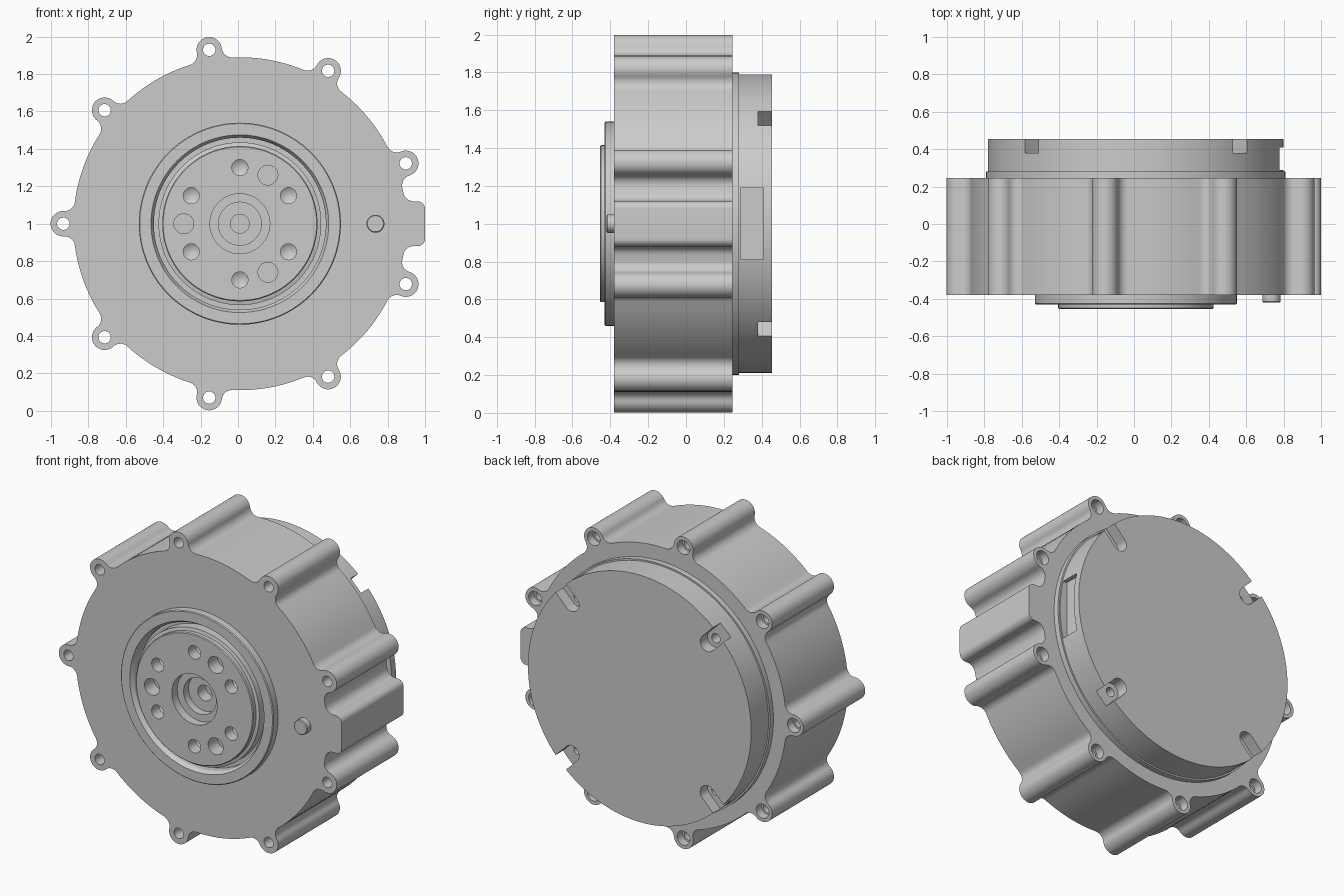
import bpy, bmesh
from math import sin, cos, pi, radians, acos, atan2, hypot, sqrt

if "Cube" in bpy.data.objects:
    bpy.data.objects.remove(bpy.data.objects["Cube"])

CX, CZ = 0.01, 1.0                          # main axis, running along y
R, EAR_DIST, EAR_R, FILLET = 0.89, 0.944, 0.068, 0.055

grey = bpy.data.materials.new("cast grey")
grey.use_nodes = True
grey.diffuse_color = (0.6, 0.6, 0.6, 1)
grey.node_tree.nodes["Principled BSDF"].inputs["Base Color"].default_value = (0.6, 0.6, 0.6, 1)


def finish(bm, name):
    bmesh.ops.recalc_face_normals(bm, faces=bm.faces)
    mesh = bpy.data.meshes.new(name)
    bm.to_mesh(mesh)
    bm.free()
    mesh.materials.append(grey)
    ob = bpy.data.objects.new(name, mesh)
    bpy.context.collection.objects.link(ob)
    return ob


def lathe(name, profile, centres=((0, 0),), steps=96):
    """Revolve a closed (radius, y) profile about y, once for each centre."""
    bm = bmesh.new()
    n = len(profile)
    for cx, cz in centres:
        cols = []
        for k in range(steps):
            a = 2 * pi * k / steps
            cols.append([bm.verts.new((CX + cx + r * cos(a), y, CZ + cz + r * sin(a)))
                         for r, y in profile])
        for k in range(steps):
            p, q = cols[k], cols[(k + 1) % steps]
            for i in range(n):
                j = (i + 1) % n
                if profile[i][0] or profile[j][0]:
                    bm.faces.new((p[i], p[j], q[j], q[i]))
    bmesh.ops.remove_doubles(bm, verts=bm.verts, dist=1e-5)
    return finish(bm, name)


def prism(name, outlines, y0, y1):
    """Extrude closed (x, z) outlines along y."""
    bm = bmesh.new()
    for pts in outlines:
        a = [bm.verts.new((CX + x, y0, CZ + z)) for x, z in pts]
        b = [bm.verts.new((CX + x, y1, CZ + z)) for x, z in pts]
        bm.faces.new(a)
        bm.faces.new(b[::-1])
        for i in range(len(a)):
            j = (i + 1) % len(a)
            bm.faces.new((a[i], b[i], b[j], a[j]))
    return finish(bm, name)


def cut(ob, cutter):
    cutter.hide_render = True
    mod = ob.modifiers.new("cut", "BOOLEAN")
    mod.operation, mod.solver, mod.object = "DIFFERENCE", "EXACT", cutter
    bpy.context.view_layer.objects.active = ob
    bpy.ops.object.modifier_apply(modifier=mod.name)
    bpy.data.objects.remove(cutter)


def polar(r, a):
    return (r * cos(a), r * sin(a))


def arc(c, r, a0, sweep, n=10):
    return [(c[0] + r * cos(a0 + sweep * i / n), c[1] + r * sin(a0 + sweep * i / n))
            for i in range(n + 1)]


def heading(p, q):
    return atan2(q[1] - p[1], q[0] - p[0])


def short(a):
    return (a + pi) % (2 * pi) - pi


def fillet_arc(c, target):
    """Concave arc from the round wall to the direction of target."""
    a0 = heading(c, (0, 0))
    return arc(c, FILLET, a0, short(target - a0))


# Housing outline: connector boss at the right, then nine lugs
ear_angles = [radians(20 + 40 * k) for k in range(9)]
boss_h, boss_x, corner = 0.12, 0.99, 0.04
fc = (sqrt((R + FILLET) ** 2 - (boss_h + FILLET) ** 2), boss_h + FILLET)
boss_half = arc((boss_x - corner, boss_h - corner), corner, 0, pi / 2, 8)
boss_half += fillet_arc(fc, -pi / 2)[::-1]
outline = list(boss_half)
last = heading((0, 0), fc)
d, e = R + FILLET, EAR_R + FILLET
off = acos((d * d + EAR_DIST ** 2 - e * e) / (2 * d * EAR_DIST))


def wall(a0, a1):
    n = max(1, int((a1 - a0) / radians(2.5)))
    return [polar(R, a0 + (a1 - a0) * i / n) for i in range(1, n)]


for A in ear_angles:
    ear, f1, f2 = polar(EAR_DIST, A), polar(d, A - off), polar(d, A + off)
    outline += wall(last, A - off)
    outline += fillet_arc(f1, heading(f1, ear))
    a0 = heading(ear, f1)
    outline += arc(ear, EAR_R, a0, (heading(ear, f2) - a0) % (2 * pi), 20)[1:-1]
    outline += fillet_arc(f2, heading(f2, ear))[::-1]
    last = A + off
outline += wall(last, 2 * pi - heading((0, 0), fc))
outline += [(x, -z) for x, z in boss_half[::-1]]

# Housing with stepped lug holes and a front well
housing = prism("housing", [outline], -0.38, 0.245)
cut(housing, lathe("lug_holes", [(0, -0.5), (0.033, -0.5), (0.033, 0.19), (0.045, 0.19),
                                 (0.045, 0.4), (0, 0.4)],
                   [polar(EAR_DIST, a) for a in ear_angles], 32))
cut(housing, lathe("well", [(0, -0.5), (0.462, -0.5), (0.462, -0.25), (0, -0.25)]))

# Raised ring round the well
ring = lathe("front_ring", [(0.54, -0.36), (0.54, -0.425), (0.535, -0.43), (0.475, -0.43),
                            (0.46, -0.405), (0.46, -0.36)], steps=128)

# Output hub with stepped centre bore and two sets of bolt holes
hub = lathe("output_hub", [(0, -0.27), (0.05, -0.27), (0.05, -0.35), (0.115, -0.35),
                           (0.115, -0.4), (0.16, -0.4), (0.16, -0.455), (0.41, -0.455),
                           (0.415, -0.45), (0.415, -0.425), (0.435, -0.42), (0.435, -0.36),
                           (0.461, -0.36), (0.461, -0.24), (0, -0.24)], steps=128)
cut(hub, lathe("drilled_holes", [(0, -0.5), (0.043, -0.5), (0.043, -0.38), (0, -0.35)],
               [polar(0.3, radians(30 + 60 * k)) for k in range(6)], 32))
cut(hub, lathe("dowel_holes", [(0, -0.5), (0.053, -0.5), (0.053, -0.36), (0, -0.36)],
               [polar(0.3, radians(60 + 120 * k)) for k in range(3)], 32))

# Locating pin
pin = lathe("locating_pin", [(0, -0.36), (0.048, -0.36), (0.048, -0.415), (0.043, -0.42),
                             (0, -0.42)], [(0.725, 0)], 40)

# Rear cover with flange, side pocket, four edge slots and their screw holes
cover = lathe("rear_cover", [(0, 0.23), (0.8, 0.23), (0.8, 0.28), (0.79, 0.28),
                             (0.79, 0.455), (0, 0.455)], steps=128)
pocket = [(0.74, -0.19), (0.95, -0.19), (0.95, 0.19), (0.74, 0.19)]
cut(cover, prism("pocket", [pocket], 0.288, 0.41))
slot = arc((0.68, 0), 0.052, pi / 2, pi, 16) + [(0.95, -0.052), (0.95, 0.052)]
slot_angles = [radians(45 + 90 * k) for k in range(4)]
slots = [[(x * cos(a) - z * sin(a), x * sin(a) + z * cos(a)) for x, z in slot]
         for a in slot_angles]
cut(cover, prism("slots", slots, 0.38, 0.6))
cut(cover, lathe("screw_holes", [(0, 0.3), (0.03, 0.3), (0.03, 0.6), (0, 0.6)],
                 [polar(0.69, a) for a in slot_angles], 24))

# Smooth the round walls, keep the edges crisp
for ob in (housing, ring, hub, pin, cover):
    bpy.ops.object.select_all(action="DESELECT")
    ob.select_set(True)
    bpy.context.view_layer.objects.active = ob
    bpy.ops.object.shade_smooth_by_angle(angle=radians(25))
